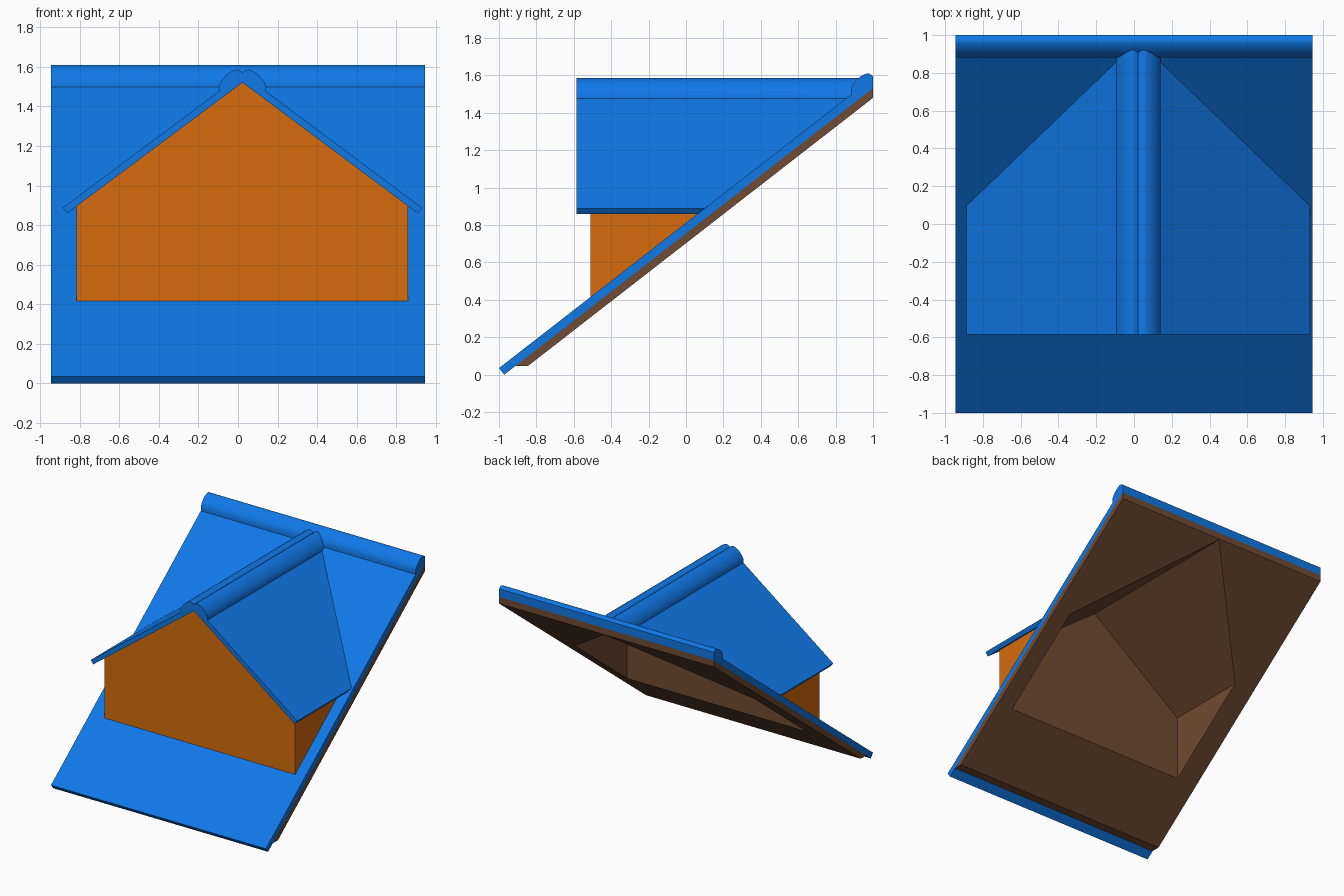
import bpy, bmesh

if "Cube" in bpy.data.objects:
    bpy.data.objects.remove(bpy.data.objects["Cube"])

# --- colours ---
def material(name, rgb):
    m = bpy.data.materials.new(name)
    m.diffuse_color = (*rgb, 1)
    m.use_nodes = True
    m.node_tree.nodes["Principled BSDF"].inputs["Base Color"].default_value = m.diffuse_color
    return m

BLUE = material("blue roofing", (0.005, 0.19, 0.80))
ORANGE = material("orange wall", (0.68, 0.15, 0.004))
BROWN = material("brown lining", (0.165, 0.07, 0.032))

# --- main dimensions ---
HALF = 0.945            # half width of the main roof
SLOPE = 0.777           # pitch of the main roof
TOP = 0.812             # height of the roof planes at y = 0
MID = 0.755
UNDER = 0.703
CX = 0.0225             # dormer centre line
PITCH = 0.746           # pitch of the dormer roof
APEX = 1.52             # dormer wall apex
FRONT = -0.585          # front edge of the dormer roof


def z_at(y, plane):
    return plane + SLOPE * y


def y_at(z, plane):
    return (z - plane) / SLOPE


def finish(name, bm, mat):
    me = bpy.data.meshes.new(name)
    bm.to_mesh(me)
    bm.free()
    ob = bpy.data.objects.new(name, me)
    bpy.context.collection.objects.link(ob)
    if mat:
        me.materials.append(mat)
    return ob


def loft(name, ring_a, ring_b, mat):
    """Closed solid between two matching outlines."""
    bm = bmesh.new()
    a = [bm.verts.new(p) for p in ring_a]
    b = [bm.verts.new(p) for p in ring_b]
    bm.faces.new(a)
    bm.faces.new(b[::-1])
    for i in range(len(a)):
        j = (i + 1) % len(a)
        bm.faces.new((a[i], b[i], b[j], a[j]))
    bmesh.ops.recalc_face_normals(bm, faces=bm.faces)
    return finish(name, bm, mat)


def across(name, profile, mat):
    """Run a (y, z) profile along the full width of the main roof."""
    return loft(name, [(-HALF, y, z) for y, z in profile],
                [(HALF, y, z) for y, z in profile], mat)


def along(name, profile, mat):
    """Run a (x, z) profile from the dormer front back into the main roof."""
    return loft(name, [(CX + x, FRONT, z) for x, z in profile],
                [(CX + x, min(0.97, y_at(z, TOP - 0.03)), z) for x, z in profile], mat)


def wedge(name, w, apex, front, plane, mat, keep=range(6), inward=False):
    """Gabled prism cut off by a plane parallel to the main roof."""
    e = apex - PITCH * w
    zb = z_at(front, plane)
    bm = bmesh.new()
    v = [bm.verts.new(p) for p in (
        (CX - w, front, zb), (CX + w, front, zb), (CX + w, front, e),
        (CX, front, apex), (CX - w, front, e),
        (CX + w, y_at(e, plane), e), (CX, y_at(apex, plane), apex),
        (CX - w, y_at(e, plane), e))]
    # front, right side, left side, right slope, left slope, base
    ids = ((0, 1, 2, 3, 4), (1, 5, 2), (0, 4, 7), (2, 5, 6, 3), (4, 3, 6, 7), (0, 7, 6, 5, 1))
    faces = [bm.faces.new([v[i] for i in f]) for f in ids]
    bmesh.ops.recalc_face_normals(bm, faces=faces)
    if inward:
        bmesh.ops.reverse_faces(bm, faces=faces)
    drop = [f for i, f in enumerate(faces) if i not in keep]
    if drop:
        bmesh.ops.delete(bm, geom=drop, context='FACES')
    return finish(name, bm, mat)


def cut_opening(ob, grow):
    """Cut the dormer opening through one layer of the main roof."""
    cutter = wedge("opening_cutter", 0.79 + grow, 1.475 + grow, -0.42 - grow, UNDER - 0.2, None)
    cutter.hide_render = True
    mod = ob.modifiers.new("opening", 'BOOLEAN')
    mod.operation = 'DIFFERENCE'
    mod.solver = 'EXACT'
    mod.object = cutter
    bpy.context.view_layer.objects.active = ob
    bpy.ops.object.modifier_apply(modifier=mod.name)
    bpy.data.objects.remove(cutter)


def smooth(ob):
    bpy.ops.object.select_all(action='DESELECT')
    ob.select_set(True)
    bpy.context.view_layer.objects.active = ob
    bpy.ops.object.shade_smooth_by_angle(angle=0.7)


# --- main roof: blue covering above a brown lining ---
covering = across("main_roof", [(-1, z_at(-1, TOP)), (1, z_at(1, TOP)),
                                (1, z_at(1, MID)), (y_at(0, MID), 0)], BLUE)
lining = across("main_roof_lining", [(y_at(0.045, MID), 0.045), (1, z_at(1, MID)),
                                     (1, z_at(1, UNDER)), (y_at(0.045, UNDER), 0.045)], BROWN)
cut_opening(covering, 0.012)
cut_opening(lining, 0.001)

# --- dormer walls and the brown lining inside ---
wedge("dormer_walls", 0.8375, APEX, -0.51, TOP - 0.03, ORANGE, keep=(0, 1, 2))
wedge("dormer_lining", 0.79, 1.475, -0.42, UNDER, BROWN, keep=range(5), inward=True)

# --- dormer roof: chevron slab with square-cut eaves ---
right = [(0.908, APEX + 0.045 - PITCH * 0.908), (0.886, APEX - PITCH * 0.886)]
along("dormer_roof", [(0, APEX + 0.045)] + right + [(0, APEX)]
      + [(-x, z) for x, z in right[::-1]], BLUE)

# --- rounded ridge caps: half on the main ridge, mirrored on the dormer ---
cap = [(0.02, 0.012), (0.033, 0.013), (0.045, 0.010), (0.07, -0.004), (0.09, -0.022),
       (0.107, -0.044), (0.118, -0.066), (0.118, -0.1)]
half = [(0, 0)] + cap + [(0, -0.02)]
smooth(across("main_ridge_cap", [(1 - d, 1.597 + h) for d, h in half], BLUE))
smooth(along("dormer_ridge_cap", [(d, 1.572 + h) for d, h in half]
             + [(-d, 1.572 + h) for d, h in cap[::-1]], BLUE))
